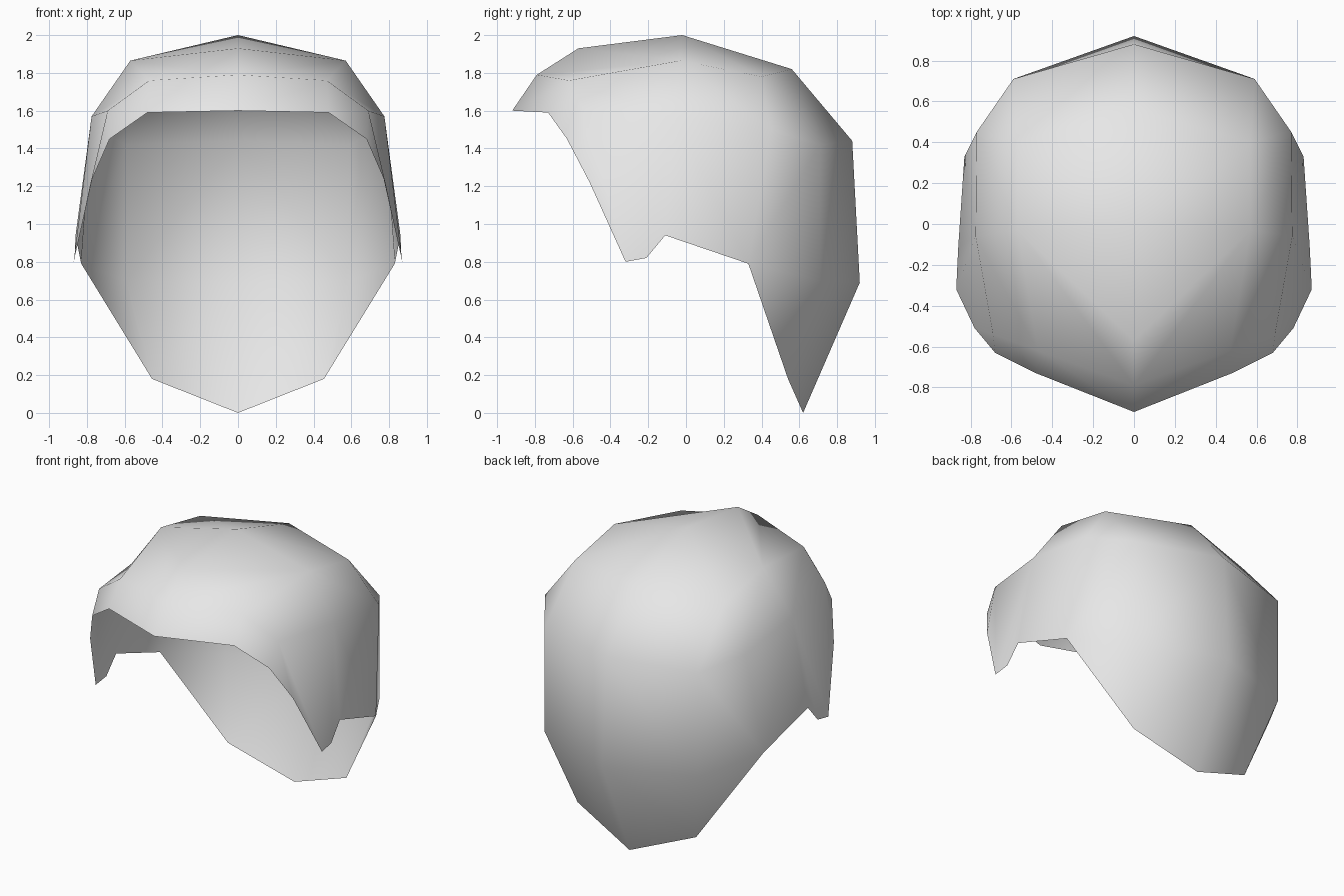
import bpy
import bmesh

cube = bpy.data.objects.get("Cube")
if cube:
    bpy.data.objects.remove(cube, do_unlink=True)

# Colour
grey = bpy.data.materials.new("light_grey")
grey.use_nodes = True
colour = (0.8, 0.8, 0.8, 1)
grey.diffuse_color = colour
grey.node_tree.nodes["Principled BSDF"].inputs["Base Color"].default_value = colour

# Shared points on the left half: temples, crown, cheek tips and nape
temple_edge = (.78, -.51, 1.22)
temple = (.69, -.54, 1.6)
crown_side = (.57, -.03, 1.865)
upper_side = (.775, -.06, 1.57)
forehead_top = (0, -.57, 1.93)
cheek_tip = (.87, -.32, .8)
cheek_notch = (.865, -.21, .82)
ear_top = (.86, -.11, .94)
ear_back = (.83, .33, .79)
back_corner = (.59, .71, 1.42)
nape_corner = (.59, .71, .7)
tail_corner = (.455, .54, .18)

# Rows run from the centre line to the open rim, ordered front to back;
# a repeated point narrows the strip to a triangle
rows = [
    [(0, -.92, 1.6), (.48, -.73, 1.59), (.68, -.63, 1.45), temple_edge],
    [(0, -.79, 1.79), (.47, -.62, 1.76), temple, temple_edge],
    [forehead_top, crown_side, upper_side, cheek_tip],
    [forehead_top, crown_side, upper_side, cheek_notch],
    [(0, -.02, 2), crown_side, upper_side, ear_top],
    [(0, .56, 1.82), (.57, .4, 1.78), (.77, .45, 1.5), ear_back],
    [(0, .88, 1.44), back_corner, back_corner, ear_back],
    [(0, .92, .69), nape_corner, nape_corner, ear_back],
    [(0, .62, 0), tail_corner, tail_corner, tail_corner],
]


def loft(bm, rows):
    """Skin neighbouring rows, dropping repeated corners."""
    verts = {}
    for row in rows:
        for point in row:
            if point not in verts:
                verts[point] = bm.verts.new(point)
    for front, back in zip(rows, rows[1:]):
        for i in range(len(front) - 1):
            ring = (front[i], front[i + 1], back[i + 1], back[i])
            corners = list(dict.fromkeys(ring))
            if len(corners) > 2:
                bm.faces.new([verts[p] for p in corners]).smooth = True


# Hair shell, an open sheet mirrored across the centre line
bm = bmesh.new()
loft(bm, rows)
mesh = bpy.data.meshes.new("hair_shell")
bm.to_mesh(mesh)
bm.free()
mesh.materials.append(grey)
shell = bpy.data.objects.new("hair_shell", mesh)
bpy.context.collection.objects.link(shell)

mirror = shell.modifiers.new("mirror", "MIRROR")
mirror.use_axis[0] = True
mirror.use_clip = True
mirror.merge_threshold = 0.001
